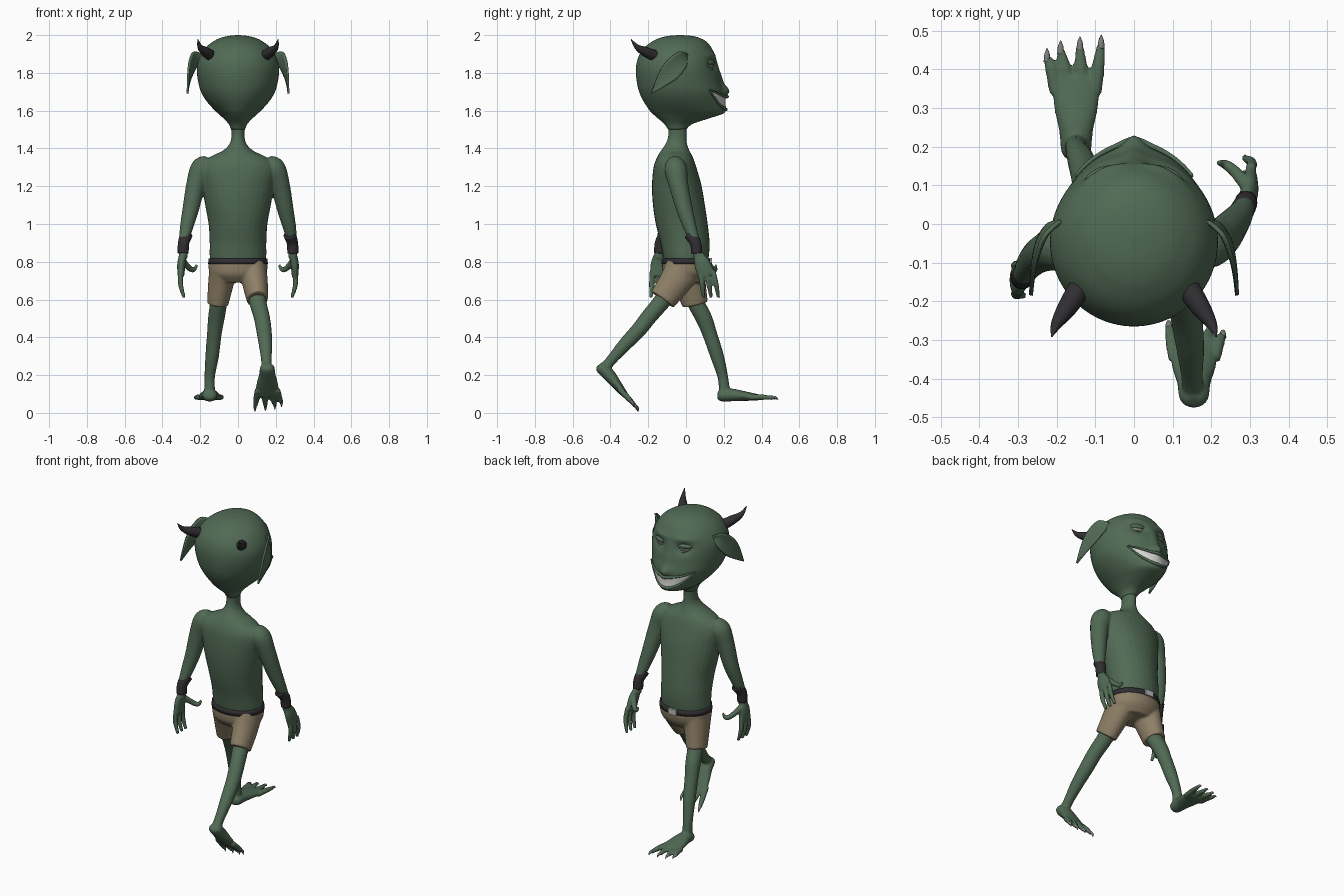
import bpy, bmesh, math
from mathutils import Vector, Matrix

if "Cube" in bpy.data.objects:
    bpy.data.objects.remove(bpy.data.objects["Cube"])


def material(name, *rgb):
    m = bpy.data.materials.new(name)
    m.diffuse_color = (*rgb, 1)
    m.use_nodes = True
    m.node_tree.nodes["Principled BSDF"].inputs["Base Color"].default_value = m.diffuse_color
    return m


GREEN = material("green skin", 0.082, 0.145, 0.09)
TAN = material("tan cloth", 0.27, 0.215, 0.135)
DARK = material("dark leather", 0.03, 0.027, 0.03)
WHITE = material("tooth white", 0.68, 0.68, 0.65)
GREY = material("claw grey", 0.2, 0.21, 0.19)
SILVER = material("buckle silver", 0.5, 0.5, 0.5)


# ---------- helpers ----------
def curve(pts, sub=5):
    """Smooth curve through tuples of any length."""
    out = []
    for i in range(len(pts) - 1):
        p0, p1, p2 = pts[max(i - 1, 0)], pts[i], pts[i + 1]
        p3 = pts[min(i + 2, len(pts) - 1)]
        for k in range(sub):
            t = k / sub
            out.append(tuple(0.5 * (2 * b + (c - a) * t + (2 * a - 5 * b + 4 * c - d) * t * t
                                    + (3 * b - a - 3 * c + d) * t ** 3)
                             for a, b, c, d in zip(p0, p1, p2, p3)))
    return out + [tuple(pts[-1])]


def sheet(bm, rows, closed=False):
    """Quads between rows of points; closed rows become a capped skin."""
    vs = [[bm.verts.new(p) for p in r] for r in rows]
    n = len(rows[0])
    for a, b in zip(vs, vs[1:]):
        for j in range(n if closed else n - 1):
            bm.faces.new((a[j], a[(j + 1) % n], b[(j + 1) % n], b[j]))
    if closed:
        bm.faces.new(vs[0])
        bm.faces.new(vs[-1])


def tube(bm, pts, n=16, hint=(1, 0, 0), mat=Matrix()):
    """Limb through (x, y, z, radius[, second radius]) points."""
    pts = curve([p if len(p) == 5 else (*p, p[3]) for p in pts])
    P = [Vector(p[:3]) for p in pts]
    rows = []
    for i, p in enumerate(pts):
        t = (P[min(i + 1, len(P) - 1)] - P[max(i - 1, 0)]).normalized()
        a = Vector(hint)
        a = (a - t * a.dot(t)).normalized()
        b = t.cross(a)
        rows.append([mat @ (P[i] + a * p[3] * math.cos(w) + b * p[4] * math.sin(w))
                     for w in (2 * math.pi * k / n for k in range(n))])
    sheet(bm, rows, True)


def profile(T, z):
    """Smooth (back, front, half width) at height z from a table."""
    i = next((k for k in range(len(T) - 1) if z <= T[k + 1][0]), len(T) - 2)
    a, b = T[i], T[i + 1]
    a0, b1 = T[max(i - 1, 0)], T[min(i + 2, len(T) - 1)]
    h = b[0] - a[0]
    t = (z - a[0]) / h
    out = []
    for k in (1, 2, 3):
        ma = (b[k] - a0[k]) / (b[0] - a0[0]) * h
        mb = (b1[k] - a[k]) / (b1[0] - a[0]) * h
        out.append((2 * t**3 - 3 * t * t + 1) * a[k] + (t**3 - 2 * t * t + t) * ma
                   + (3 * t * t - 2 * t**3) * b[k] + (t**3 - t * t) * mb)
    return out


def loft(bm, T, n=32, N=24, detail=None, ease=False):
    z0, z1 = T[0][0], T[-1][0]
    rows = []
    for k in range(N + 1):
        u = math.sin(math.pi / 2 * k / N) if ease else k / N
        z = z0 + (z1 - z0) * u
        b, f, w = profile(T, z)
        row = []
        for j in range(n):
            c, s = math.cos(2 * math.pi * j / n), math.sin(2 * math.pi * j / n)
            y = (b + f) / 2 + (f - b) / 2 * s
            if detail and s > 0:
                y += detail(w * c, z) * s
            row.append((w * c, y, z))
        rows.append(row)
    sheet(bm, rows, True)


def finish(bm, name, mat, voxel=0):
    bmesh.ops.recalc_face_normals(bm, faces=bm.faces)
    for f in bm.faces:
        f.smooth = True
    me = bpy.data.meshes.new(name)
    bm.to_mesh(me)
    bm.free()
    me.materials.append(mat)
    ob = bpy.data.objects.new(name, me)
    bpy.context.collection.objects.link(ob)
    if voxel:   # fuse overlapping parts into one soft skin
        r = ob.modifiers.new("fuse", 'REMESH')
        r.mode, r.voxel_size, r.use_smooth_shade = 'VOXEL', voxel, True
        s = ob.modifiers.new("soften", 'SMOOTH')
        s.factor, s.iterations = 0.5, 4
    return ob


def ball(name, mat, loc, scale, turn):
    bm = bmesh.new()
    bmesh.ops.create_uvsphere(bm, u_segments=24, v_segments=14, radius=1,
                              matrix=Matrix.LocRotScale(Vector(loc), Matrix.Rotation(turn, 3, 'Z'), Vector(scale)))
    finish(bm, name, mat)


# ---------- body: torso, arms, hands, legs, feet fused ----------
TORSO = [(0.76, -.11, .11, .135), (.82, -.12, .12, .149), (.9, -.135, .125, .15), (1.0, -.16, .115, .156),
         (1.1, -.175, .1, .174), (1.2, -.18, .083, .19), (1.3, -.172, .055, .2), (1.35, -.155, .038, .16),
         (1.385, -.135, .02, .085), (1.42, -.11, .006, .047), (1.46, -.095, .002, .035), (1.54, -.095, .005, .04)]
body = bmesh.new()
loft(body, TORSO, N=40)
ARMS = {1: [(.15, -.06, 1.325, .04), (.19, -.055, 1.295, .06), (.222, -.04, 1.21, .052), (.25, -.008, 1.08, .044),
            (.273, .022, .98, .035), (.288, .05, .9, .025), (.29, .065, .82, .024)],
        -1: [(-.15, -.06, 1.325, .04), (-.19, -.06, 1.295, .06), (-.222, -.07, 1.21, .052), (-.25, -.085, 1.08, .044),
             (-.273, -.11, .98, .035), (-.288, -.135, .9, .025), (-.29, -.145, .82, .024)]}
for s, pts in ARMS.items():
    tube(body, pts)
    wy, k = pts[-1][1], (1 if s > 0 else 0)
    tube(body, [(s * .29, wy, .84, .02, .026), (s * .3, wy + .02 * k, .79, .022, .043),
                (s * .302, wy + .045 * k, .725, .018, .047)])
    for d in (-.034, 0, .034):
        tube(body, [(s * .302, wy + .045 * k + d, .75, .014), (s * .304, wy + .057 * k + d * 1.1, .68, .014),
                    (s * .285, wy + .068 * k + d * 1.15, .61, .009)], 10)
    tube(body, [(s * .295, wy + .03, .81, .018), (s * .262, wy + .07, .77, .016),
                (s * .235, wy + .09, .757, .013), (s * .217, wy + .093, .785, .007)], 10, (0, 1, 0))
    # wristband follows the forearm
    bm = bmesh.new()
    tube(bm, [(*pts[-3][:2], .945, .033), (*pts[-2][:2], .9, .03), (s * .29, (pts[-2][1] + wy) / 2, .845, .029)], 24)
    finish(bm, "wristband", DARK)

LEGS = {-1: [(-.08, 0, .74, .06), (-.1, .045, .6, .047), (-.115, .095, .5, .044), (-.125, .125, .42, .039),
             (-.137, .165, .3, .036), (-.15, .195, .19, .028), (-.15, .205, .1, .03)],
        1: [(.08, -.02, .74, .06), (.102, -.12, .6, .047), (.125, -.195, .51, .043), (.137, -.25, .44, .041),
            (.146, -.325, .36, .036), (.15, -.395, .28, .028), (.153, -.44, .225, .03)]}
POSE = {-1: Matrix.Translation((-.15, .2, .06)),
        1: Matrix.Translation((.155, -.462, .207)) @ Matrix.Rotation(math.radians(-46), 4, 'X')}
claws = bmesh.new()
for s, pts in LEGS.items():
    tube(body, pts)
    M = POSE[s]
    tube(body, [(0, -.034, .034, .02, .016), (0, -.015, .033, .038, .032), (0, .04, .035, .044, .034),
                (0, .1, .03, .057, .027), (0, .18, .022, .066, .017)], mat=M)
    for bx, tx, ty in ((-.05, -.075, .255), (-.018, -.04, .275), (.015, .01, .285), (.047, .065, .29)):
        bx, tx = -s * bx, -s * tx
        tube(body, [(bx, .14, .022, .02, .016), ((bx + tx) / 2, .2, .023, .018, .015),
                    (tx, ty - .025, .02, .011, .01)], 10, mat=M)
        tube(claws, [(tx, ty - .035, .022, .009), (tx, ty - .015, .021, .007), (tx, ty, .01, .001)], 8, mat=M)
finish(body, "body", GREEN, 0.006)
finish(claws, "toe_claws", GREY)

# ---------- shorts, belt, buckle ----------
bm = bmesh.new()
loft(bm, [(.69, -.085, .085, .11), (.73, -.118, .115, .148), (.77, -.126, .127, .156), (.805, -.126, .127, .155)])
tube(bm, [(-.078, 0, .77, .072, .1), (-.09, .02, .69, .068, .085), (-.108, .048, .575, .056, .069)], 24)
tube(bm, [(.078, -.01, .77, .072, .1), (.09, -.06, .69, .068, .085), (.103, -.125, .6, .057, .073)], 24)
finish(bm, "shorts", TAN, 0.007)
bm = bmesh.new()
loft(bm, [(.788, -.13, .131, .158), (.818, -.128, .129, .156)], n=48, N=2)
finish(bm, "belt", DARK)
bm = bmesh.new()
bmesh.ops.create_cube(bm, size=1, matrix=Matrix.LocRotScale(Vector((0, .131, .803)), None, Vector((.055, .012, .034))))
for f in finish(bm, "buckle", SILVER).data.polygons:
    f.use_smooth = False

# ---------- head ----------
HEAD = [(1.5, -.095, .0, .036), (1.53, -.115, .035, .05), (1.56, -.15, .125, .078), (1.585, -.178, .2, .105),
        (1.6, -.192, .208, .122), (1.65, -.225, .203, .166), (1.7, -.248, .198, .196), (1.75, -.26, .185, .21),
        (1.8, -.265, .175, .217), (1.85, -.262, .166, .214), (1.9, -.245, .15, .195), (1.94, -.215, .13, .165),
        (1.97, -.172, .102, .125), (1.986, -.135, .07, .09), (1.996, -.09, .03, .047), (2.0, -.04, -.02, .008)]


def features(x, z):
    """Nose, brow and eye sockets as soft bumps."""
    g = lambda dx, dz, sx, sz: math.exp(-(dx / sx) ** 2 - (dz / sz) ** 2)
    ax = abs(x)
    return (.027 * g(x, z - 1.705, .032, .03) + .012 * g(x, z - 1.76, .025, .06)
            - .024 * g(ax - .085, z - 1.84, .045, .03) + .012 * g(ax - .085, z - 1.895, .06, .018))


def face_y(x, z):
    b, f, w = profile(HEAD, z)
    s = math.sqrt(max(0, 1 - (x / w) ** 2))
    return (b + f) / 2 + ((f - b) / 2 + features(x, z)) * s


bm = bmesh.new()
loft(bm, HEAD, n=96, N=90, detail=features, ease=True)
finish(bm, "head", GREEN)

# grin: tooth plate lying on the face, framed by two lips
upper = lambda x: 1.674 + 1.6 * x * x
lower = lambda x: 1.606 + 4.6 * x * x
xs = [.15 * k / 24 for k in range(-24, 25)]
bm = bmesh.new()
sheet(bm, [[(x, face_y(x, z) + .004, z) for x in xs for z in [lower(x) + (upper(x) - lower(x)) * k / 6]]
           for k in range(7)])
teeth = finish(bm, "teeth", WHITE)
teeth.modifiers.new("thick", 'SOLIDIFY').thickness = 0.004
for name, edge, off in (("upper_lip", upper, .006), ("lower_lip", lower, .003)):
    bm = bmesh.new()
    tube(bm, [(x, face_y(x, edge(x)) + off, edge(x), .009 - .03 * abs(x)) for x in xs[::2]], 10, (0, 0, 1))
    finish(bm, name, GREEN)

# ---------- paired parts of the head ----------
for s in (1, -1):
    # half-closed eye between two lids
    y = face_y(.085, 1.84)
    ball("eye", GREY, (s * .085, y - .002, 1.838), (.036, .014, .018), -s * .4)
    ball("upper_lid", GREEN, (s * .085, y - .001, 1.855), (.044, .019, .016), -s * .4)
    ball("lower_lid", GREEN, (s * .085, y - .002, 1.821), (.038, .016, .009), -s * .4)
    # horn
    bm = bmesh.new()
    tube(bm, [(s * .14, -.165, 1.89, .03), (s * .172, -.215, 1.912, .026), (s * .2, -.258, 1.936, .015),
              (s * .213, -.291, 1.977, .002)])
    finish(bm, "horn", DARK)
    # drooping leaf-shaped ear
    top = curve([(.195, .008, 1.9), (.235, -.035, 1.912), (.256, -.1, 1.865), (.264, -.145, 1.795), (.267, -.185, 1.692)])
    low = curve([(.195, .01, 1.87), (.225, -.003, 1.825), (.25, -.045, 1.772), (.262, -.11, 1.73), (.267, -.183, 1.69)])
    bm = bmesh.new()
    sheet(bm, [[(s * (a[0] + (b[0] - a[0]) * t - .05 * t * (1 - t) * (1 - i / 20)),
                 a[1] + (b[1] - a[1]) * t, a[2] + (b[2] - a[2]) * t)
                for t in (k / 8 for k in range(9))] for i, (a, b) in enumerate(zip(top, low))])
    m = finish(bm, "ear", GREEN).modifiers.new("thick", 'SOLIDIFY')
    m.thickness, m.offset = 0.01, 0
